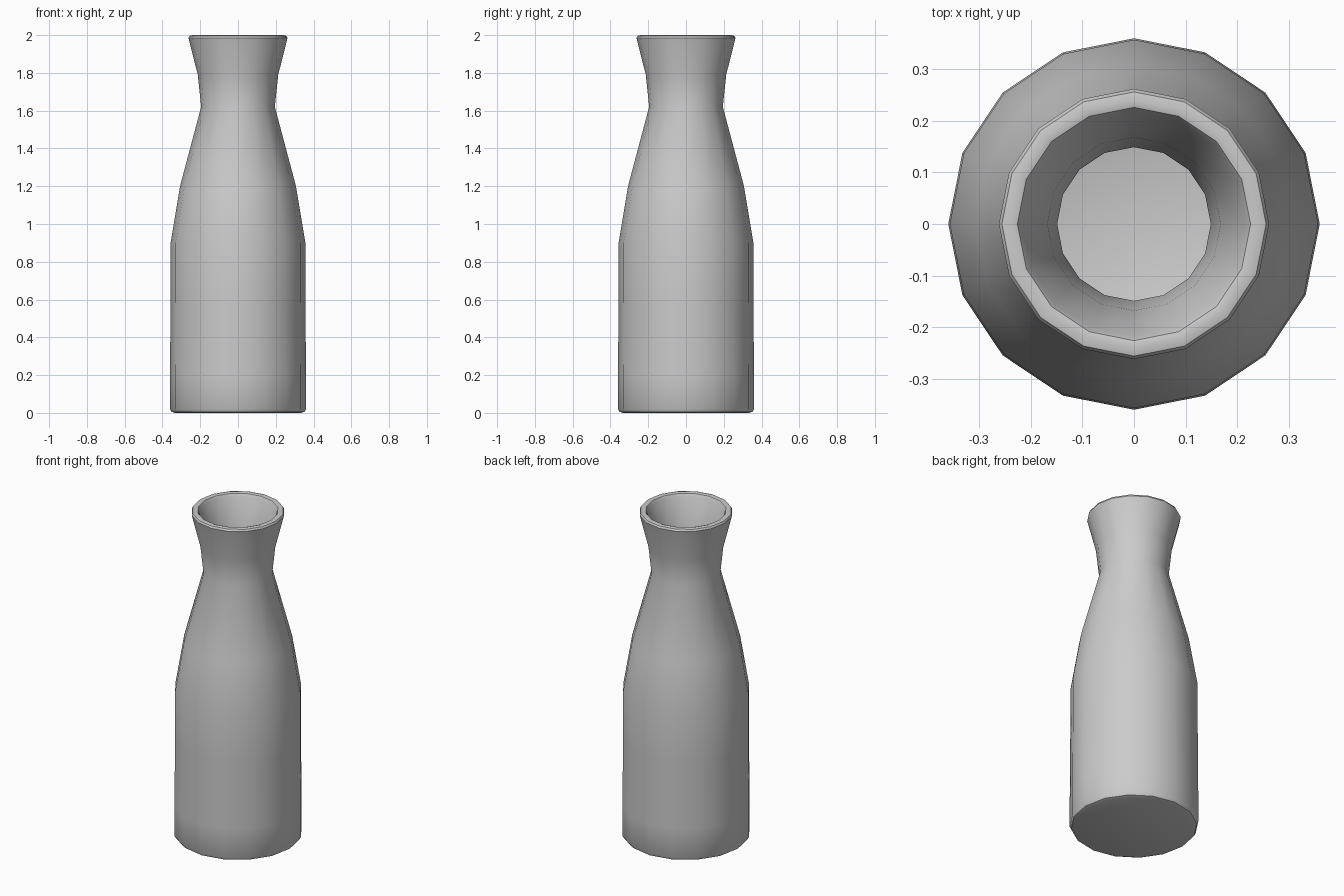
import bpy, bmesh
from math import cos, sin, pi, radians

if "Cube" in bpy.data.objects:
    bpy.data.objects.remove(bpy.data.objects["Cube"])

SIDES = 16

# Carafe profile (radius, height): foot, outer wall, rim, inner wall, inner floor
PROFILE = [
    (0, 0), (0.335, 0), (0.352, 0.006), (0.36, 0.02), (0.36, 0.2), (0.357, 0.6), (0.357, 0.9),
    (0.307, 1.2), (0.195, 1.62), (0.213, 1.79), (0.262, 1.985),
    (0.256, 1.996), (0.24, 2.0), (0.226, 1.996), (0.217, 1.98),
    (0.168, 1.79), (0.149, 1.63), (0.152, 1.60), (0.262, 1.19), (0.312, 0.89),
    (0.314, 0.2), (0.314, 0.06), (0.295, 0.045), (0, 0.045),
]


def lathe(name, profile, sides):
    bm = bmesh.new()
    rings = []
    for r, z in profile:
        n = sides if r > 0 else 1
        rings.append([bm.verts.new((r * cos(2 * pi * i / sides), r * sin(2 * pi * i / sides), z))
                      for i in range(n)])
    for a, b in zip(rings, rings[1:]):
        for i in range(sides):
            j = (i + 1) % sides
            loop = [a[i % len(a)], a[j % len(a)], b[j % len(b)], b[i % len(b)]]
            bm.faces.new(list(dict.fromkeys(loop)))
    bmesh.ops.recalc_face_normals(bm, faces=bm.faces)
    mesh = bpy.data.meshes.new(name)
    bm.to_mesh(mesh)
    bm.free()
    obj = bpy.data.objects.new(name, mesh)
    bpy.context.collection.objects.link(obj)
    return obj


# Hollow one-piece carafe, smooth shaded
carafe = lathe("carafe", PROFILE, SIDES)
bpy.context.view_layer.objects.active = carafe
carafe.select_set(True)
bpy.ops.object.shade_smooth_by_angle(angle=radians(40))
